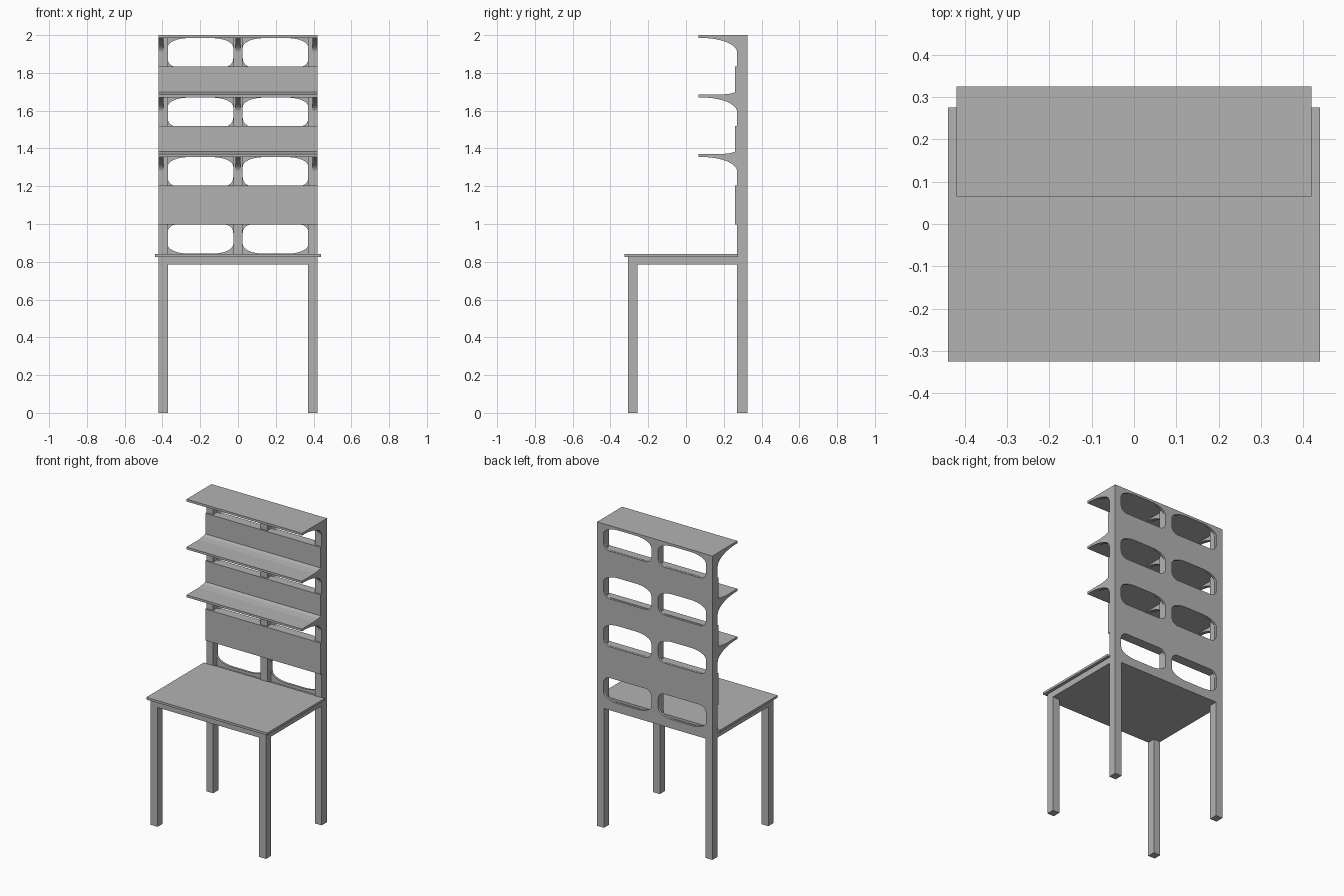
import bpy, bmesh
from math import sin, cos, pi
from mathutils import Matrix

scene = bpy.context.scene
if "Cube" in bpy.data.objects:
    bpy.data.objects.remove(bpy.data.objects["Cube"], do_unlink=True)

grey = bpy.data.materials.new("plain_grey")
grey.use_nodes = True
grey.diffuse_color = (0.45, 0.45, 0.45, 1)
grey.node_tree.nodes["Principled BSDF"].inputs["Base Color"].default_value = (0.45, 0.45, 0.45, 1)


def add_object(name, mesh):
    mesh.materials.clear()
    mesh.materials.append(grey)
    obj = bpy.data.objects.new(name, mesh)
    scene.collection.objects.link(obj)
    return obj


def extrude_profile(name, points, x0, x1):
    """Extrude a closed (y, z) outline along x."""
    bm = bmesh.new()
    face = bm.faces.new([bm.verts.new((x0, y, z)) for y, z in points])
    new = bmesh.ops.extrude_face_region(bm, geom=[face])["geom"]
    bmesh.ops.translate(bm, vec=(x1 - x0, 0, 0),
                        verts=[v for v in new if isinstance(v, bmesh.types.BMVert)])
    bmesh.ops.recalc_face_normals(bm, faces=bm.faces)
    mesh = bpy.data.meshes.new(name)
    bm.to_mesh(mesh)
    bm.free()
    return add_object(name, mesh)


def box(name, x0, x1, y0, y1, z0, z1):
    return extrude_profile(name, [(y0, z0), (y1, z0), (y1, z1), (y0, z1)], x0, x1)


def quarter(cx, cy, rx, ry, start, steps=8):
    """Points of a quarter ellipse, counter-clockwise from the start angle."""
    angles = [start + pi / 2 * i / steps for i in range(steps + 1)]
    return [(cx + rx * cos(a), cy + ry * sin(a)) for a in angles]


WIDTH, LEG, FRONT, BACK = 0.42, 0.05, 0.27, 0.325
APRON_Z, TOP_Z = 0.785, 0.84
SHELVES = (1.37, 1.685, 2.0)

# Desk: top, apron and front legs
box("desk_top", -0.44, 0.44, -0.325, 0.275, 0.825, TOP_Z)
box("desk_apron", -WIDTH, WIDTH, -0.308, 0.31, APRON_Z, 0.825)
for side, x in (("right", -WIDTH), ("left", WIDTH - LEG)):
    box(side + "_front_leg", x, x + LEG, -0.308, -0.256, 0, APRON_Z)
    box(side + "_back_leg", x, x + LEG, FRONT, BACK, 0, APRON_Z)
    box(side + "_post", x, x + LEG, FRONT, 0.312, APRON_Z, 1.99)
box("middle_post", -LEG / 2, LEG / 2, FRONT, 0.312, APRON_Z, 1.99)


# Back panel with two columns of arched openings
def opening(cx, z0, z1, flipped):
    hw, h = 0.174, z1 - z0
    pts = (quarter(hw - 0.045, 0.045, 0.045, 0.045, -pi / 2)
           + quarter(hw - 0.11, h - 0.05, 0.11, 0.05, 0))
    pts += [(-x, z) for x, z in reversed(pts)]
    return [(cx + x, z1 - z if flipped else z0 + z) for x, z in pts]


outlines = [[(-WIDTH, APRON_Z), (WIDTH, APRON_Z), (WIDTH, 2), (-WIDTH, 2)]]
for cx in (-0.199, 0.199):
    outlines.append(opening(cx, 0.843, 0.997, True))
    for z in SHELVES:
        outlines.append(opening(cx, z - 0.168, z - 0.016, False))

curve = bpy.data.curves.new("panel_outline", "CURVE")
curve.dimensions = "2D"
curve.fill_mode = "BOTH"
curve.extrude = 0.0075
for pts in outlines:
    spline = curve.splines.new("POLY")
    spline.points.add(len(pts) - 1)
    for p, (x, z) in zip(spline.points, pts):
        p.co = (x, z, 0, 1)
    spline.use_cyclic_u = True
helper = bpy.data.objects.new("panel_outline", curve)
scene.collection.objects.link(helper)
bpy.context.view_layer.update()
panel = bpy.data.meshes.new_from_object(helper.evaluated_get(bpy.context.evaluated_depsgraph_get()))
bpy.data.objects.remove(helper, do_unlink=True)
panel.transform(Matrix.Translation((0, BACK - 0.0075, 0)) @ Matrix.Rotation(pi / 2, 4, "X"))
bm = bmesh.new()
bm.from_mesh(panel)
bmesh.ops.remove_doubles(bm, verts=bm.verts, dist=0.0001)
bmesh.ops.recalc_face_normals(bm, faces=bm.faces)
bm.to_mesh(panel)
bm.free()
for poly in panel.polygons:
    poly.use_smooth = False
add_object("back_panel", panel)

# Boards across the posts
for name, z0, z1 in (("lower", 0.997, 1.203), ("middle", 1.37, 1.52), ("upper", 1.685, 1.833)):
    box(name + "_back_board", -WIDTH, WIDTH, 0.26, 0.312, z0, z1)

# Shelves with curved brackets under them
for name, z in zip(("lower", "middle", "top"), SHELVES):
    is_top = z == SHELVES[-1]
    rear = BACK if is_top else 0.312
    lip = [] if is_top else [(0.265, z), (0.261, z + 0.013), (0.235, z + 0.005), (0.19, z)]
    extrude_profile(name + "_shelf",
                    [(0.065, z), (0.065, z - 0.015), (rear, z - 0.015), (rear, z)] + lip,
                    -WIDTH, WIDTH)
    curve_pts = quarter(0.08, z - 0.09, 0.19, 0.075, 0, 12)
    for label, x in (("right", -WIDTH), ("middle", -0.0125), ("left", WIDTH - 0.025)):
        extrude_profile(f"{name}_{label}_bracket",
                        curve_pts + [(0.08, z - 0.01), (0.29, z - 0.01), (0.29, z - 0.09)],
                        x, x + 0.025)
